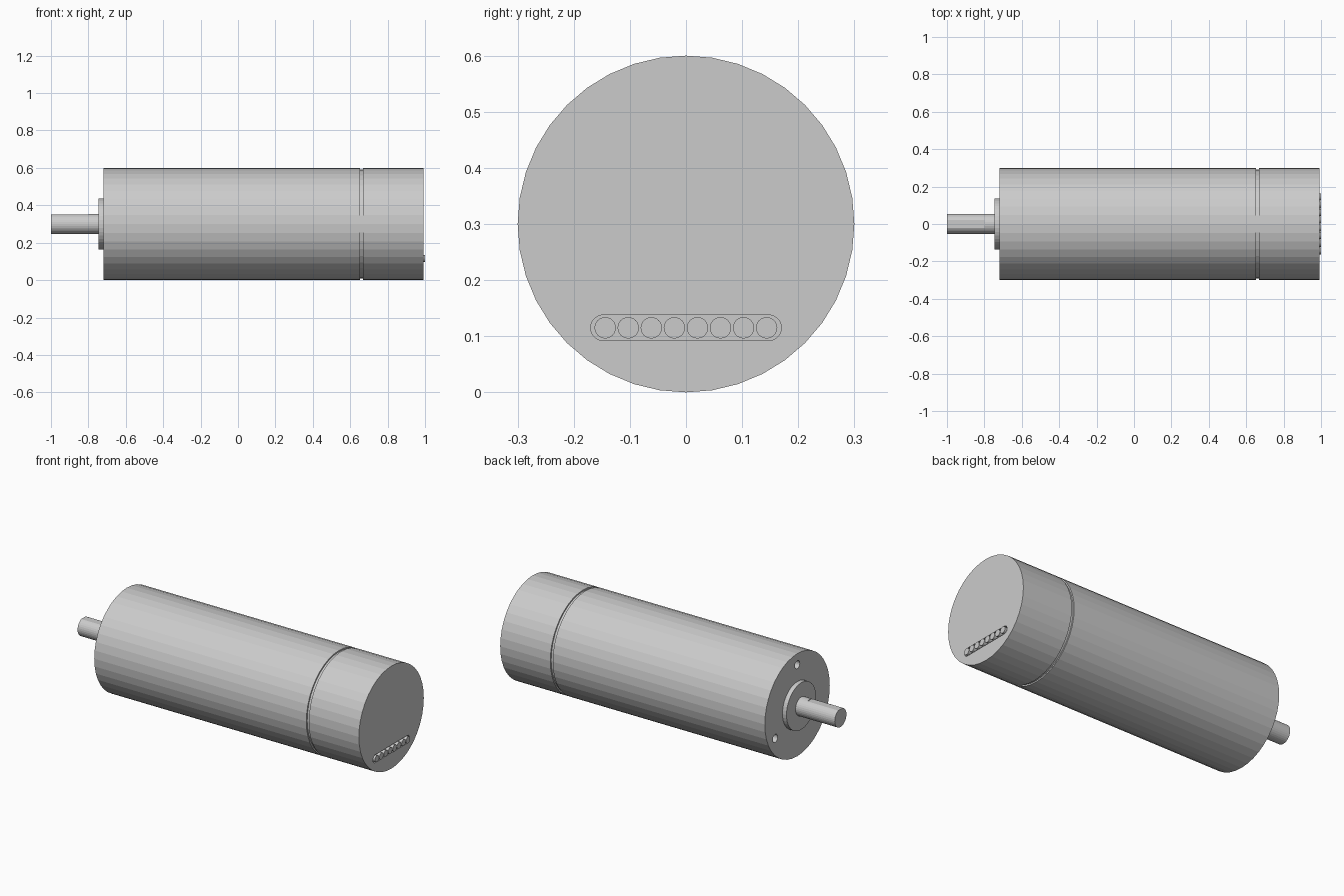
import bpy, bmesh, math
from mathutils import Vector

if "Cube" in bpy.data.objects:
    bpy.data.objects.remove(bpy.data.objects["Cube"])

AXIS_Z = 0.3


def lathe(name, profile, segs, y=0.0, z=AXIS_Z):
    """Closed solid turned about an axis parallel to x; profile = (x, radius)."""
    bm = bmesh.new()
    rings = []
    for x, r in profile:
        rings.append([bm.verts.new((x, y + r * math.sin(2 * math.pi * i / segs),
                                    z + r * math.cos(2 * math.pi * i / segs)))
                      for i in range(segs)])
    for a, b in zip(rings, rings[1:]):
        for i in range(segs):
            j = (i + 1) % segs
            bm.faces.new((a[i], a[j], b[j], b[i]))
    bm.faces.new(rings[0])
    bm.faces.new(rings[-1])
    return finish(name, bm)


def prism(name, outline, x0, x1):
    """Solid with a (y, z) outline extruded along x."""
    bm = bmesh.new()
    face = bm.faces.new([bm.verts.new((x0, y, z)) for y, z in outline])
    new = bmesh.ops.extrude_face_region(bm, geom=[face])["geom"]
    verts = [g for g in new if isinstance(g, bmesh.types.BMVert)]
    bmesh.ops.translate(bm, verts=verts, vec=Vector((x1 - x0, 0, 0)))
    return finish(name, bm)


def finish(name, bm):
    bmesh.ops.recalc_face_normals(bm, faces=bm.faces)
    mesh = bpy.data.meshes.new(name)
    bm.to_mesh(mesh)
    bm.free()
    obj = bpy.data.objects.new(name, mesh)
    bpy.context.collection.objects.link(obj)
    return obj


def cut(target, cutter):
    cutter.hide_render = True
    mod = target.modifiers.new("cut", 'BOOLEAN')
    mod.operation = 'DIFFERENCE'
    mod.solver = 'EXACT'
    mod.object = cutter
    bpy.context.view_layer.objects.active = target
    bpy.ops.object.modifier_apply(modifier=mod.name)
    bpy.data.objects.remove(cutter)


# Motor housing with the seam groove before the rear cap
housing = lathe("housing", [(-0.72, 0.3), (0.652, 0.3), (0.652, 0.292),
                            (0.668, 0.292), (0.668, 0.3), (0.992, 0.3)], 40)

# Three mounting holes in the shaft end
for k in range(3):
    a = 2 * math.pi * k / 3
    cut(housing, lathe("hole_cutter", [(-0.8, 0.023), (-0.64, 0.023)], 20,
                       0.235 * math.sin(a), AXIS_Z + 0.235 * math.cos(a)))

# Rounded connector slot in the rear face
slot_z, slot_r, slot_half = 0.115, 0.023, 0.147
outline = []
for side in (1, -1):
    for i in range(13):
        a = math.pi * i / 12
        outline.append((side * (slot_half + slot_r * math.sin(a)),
                        slot_z + side * slot_r * math.cos(a)))
cut(housing, prism("slot_cutter", outline, 0.96, 1.05))

# Row of eight connector pins
for i in range(8):
    lathe(f"connector_pin_{i + 1}", [(0.955, 0.019), (1.0, 0.019)], 24,
          -0.144 + i * 0.0411, slot_z)

# Front boss around the shaft
lathe("front_boss", [(-0.746, 0.137), (-0.715, 0.137)], 40)

# Output shaft with a shallow flat on top
shaft = lathe("output_shaft", [(-1.0, 0.054), (-0.74, 0.054)], 32)
cut(shaft, prism("flat_cutter", [(-0.1, 0.35), (0.1, 0.35), (0.1, 0.45), (-0.1, 0.45)],
                 -1.05, -0.8))
